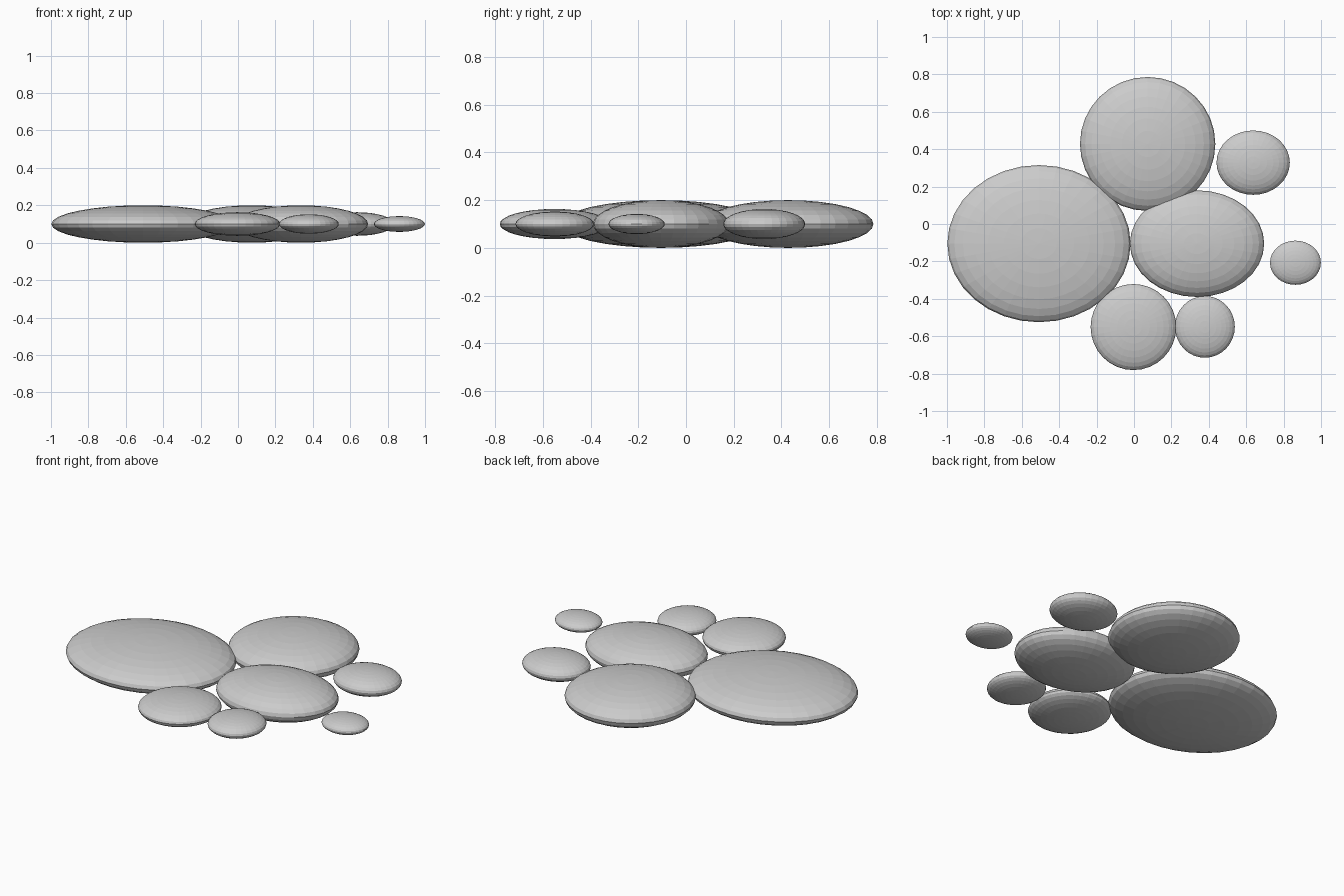
import bpy

if "Cube" in bpy.data.objects:
    bpy.data.objects.remove(bpy.data.objects["Cube"])

# Cluster of flattened pebbles: name, centre x, centre y, radii x, y, z
PEBBLES = [
    ("large_pebble",        -0.508, -0.105, 0.490, 0.420, 0.100),
    ("back_pebble",          0.073,  0.428, 0.362, 0.358, 0.100),
    ("middle_pebble",        0.337, -0.105, 0.359, 0.285, 0.100),
    ("right_small_pebble",   0.637,  0.328, 0.196, 0.172, 0.063),
    ("right_tiny_pebble",    0.863, -0.207, 0.136, 0.118, 0.042),
    ("front_pebble",        -0.003, -0.551, 0.229, 0.230, 0.063),
    ("front_small_pebble",   0.379, -0.550, 0.160, 0.165, 0.052),
]
MID_HEIGHT = 0.10  # all pebbles share one centre plane


def pebble(name, x, y, rx, ry, rz):
    bpy.ops.mesh.primitive_uv_sphere_add(segments=32, ring_count=16, radius=1,
                                         location=(x, y, MID_HEIGHT))
    ob = bpy.context.object
    ob.name = name
    ob.scale = (rx, ry, rz)
    bpy.ops.object.transform_apply(location=False, rotation=False, scale=True)
    bpy.ops.object.shade_flat()


for spec in PEBBLES:
    pebble(*spec)
